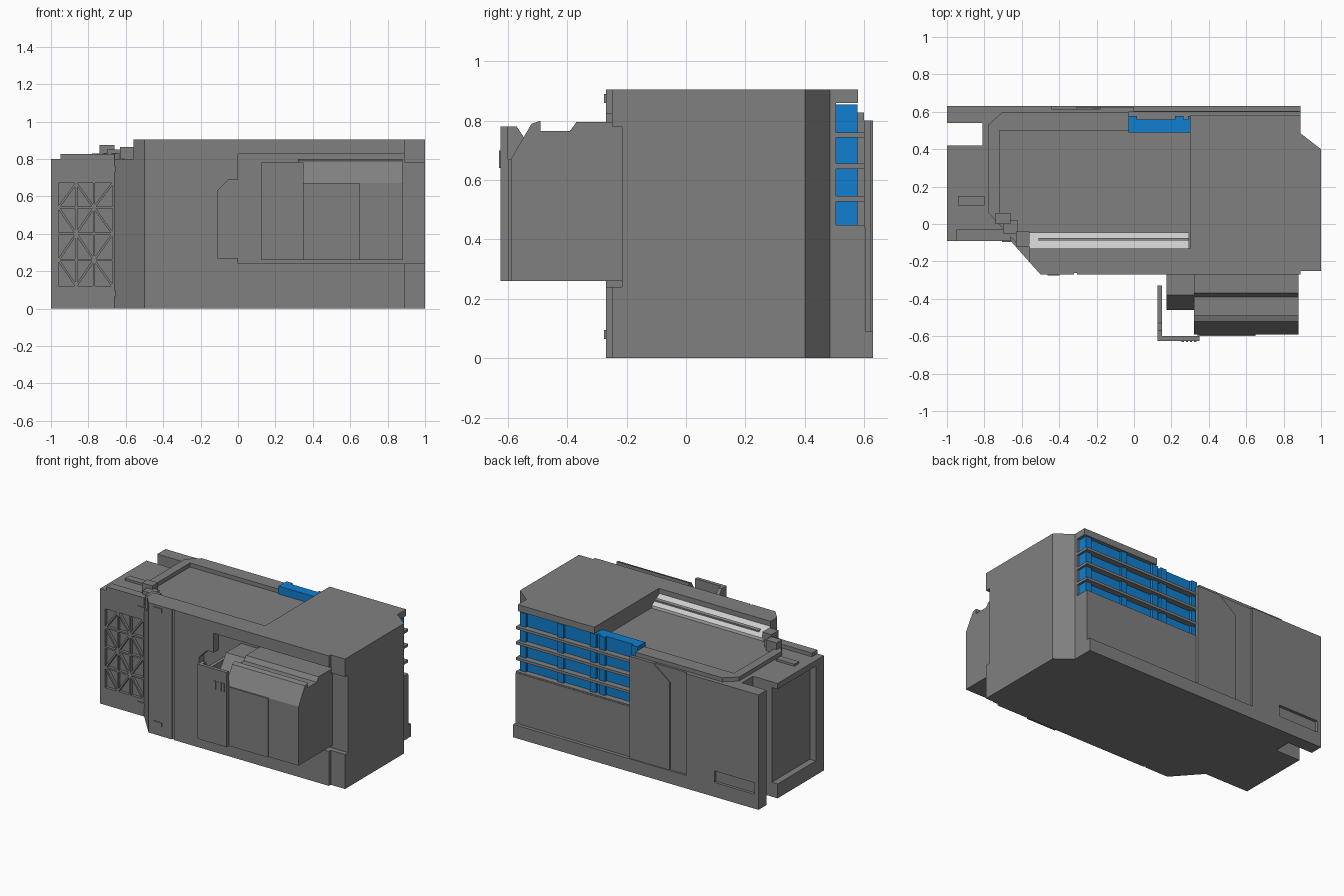
import bpy, bmesh, math
from mathutils import Matrix, Vector

cube = bpy.data.objects.get("Cube")
if cube:
    bpy.data.objects.remove(cube, do_unlink=True)


def material(name, color):
    m = bpy.data.materials.new(name)
    m.use_nodes = True
    m.diffuse_color = (*color, 1)
    m.node_tree.nodes["Principled BSDF"].inputs["Base Color"].default_value = (*color, 1)
    return m


GREY = material("housing grey", (0.216, 0.216, 0.216))
BLUE = material("vent blue", (0.005, 0.21, 0.62))
LIGHT = material("light grey", (0.6, 0.6, 0.6))


def prism(name, axis, pts, lo, hi, mat=GREY):
    """Extrude a 2D outline along an axis from lo to hi."""
    place = {"x": lambda a, b, t: (t, a, b),
             "y": lambda a, b, t: (a, t, b),
             "z": lambda a, b, t: (a, b, t)}[axis]
    bm = bmesh.new()
    face = bm.faces.new([bm.verts.new(place(a, b, lo)) for a, b in pts])
    ext = bmesh.ops.extrude_face_region(bm, geom=[face])
    moved = [v for v in ext["geom"] if isinstance(v, bmesh.types.BMVert)]
    bmesh.ops.translate(bm, verts=moved, vec=Vector(place(0, 0, hi - lo)))
    bmesh.ops.recalc_face_normals(bm, faces=bm.faces)
    mesh = bpy.data.meshes.new(name)
    bm.to_mesh(mesh)
    bm.free()
    mesh.materials.append(mat)
    ob = bpy.data.objects.new(name, mesh)
    bpy.context.collection.objects.link(ob)
    return ob


def box(name, x, y, z, mat=GREY):
    pts = [(x[0], y[0]), (x[1], y[0]), (x[1], y[1]), (x[0], y[1])]
    return prism(name, "z", pts, z[0], z[1], mat)


def cut(target, cutter):
    cutter.hide_render = True
    mod = target.modifiers.new("cut", "BOOLEAN")
    mod.operation, mod.solver, mod.object = "DIFFERENCE", "EXACT", cutter
    bpy.context.view_layer.objects.active = target
    bpy.ops.object.modifier_apply(modifier=mod.name)
    bpy.data.objects.remove(cutter, do_unlink=True)


# Housing from its footprint
body = prism("housing", "z", [
    (-1, -.09), (-.66, -.09), (-.5, -.27), (.89, -.27), (.89, -.25), (1, -.25),
    (1, .4), (.89, .485), (.89, .605), (0, .605), (0, .615), (-.44, .615),
    (-.44, .63), (-1, .63)], 0, .905)

# Lowered deck beside the tall block and front wall
cut(body, prism("deck_cut", "z", [
    (-1.1, -.4), (-.56, -.4), (-.56, -.13), (.3, -.13), (.3, .58),
    (1.1, .58), (1.1, .7), (-1.1, .7)], .8, 1.1))
# Slot and recess in the left end
cut(body, box("slot_cut", (-1.1, -.81), (.42, .54), (-.1, 1)))
cut(body, box("end_cut", (-1.1, -.955), (.0, .46), (.1, .76)))
cut(body, box("rear_slot_cut", (-.97, -.66), (.61, .7), (.1, .18)))
# Stepped pocket behind the drive unit, open to the right
cut(body, prism("pocket_cut", "y", [
    (-.11, .27), (-.11, .63), (-.05, .69), (0, .69), (0, .825), (.89, .825),
    (.89, .78), (1.1, .78), (1.1, .24), (0, .24), (0, .27)], -.4, -.215))
# Rear vent opening and shallow front features
cut(body, box("vent_cut", (-.03, 1.1), (.505, .7), (.44, .86)))
cut(body, box("groove_cut", (-.32, -.305), (-.4, -.262), (-.1, 1)))
cut(body, box("lattice_cut", (-.96, -.67), (-.2, -.07), (.12, .67)))

# Rear lip along the bottom
box("rear_lip", (-.44, .89), (.59, .63), (0, .09))
# Raised rear panel with a sloped corner
prism("rear_panel", "y", [(-.31, .09), (0, .09), (0, .8), (-.18, .8),
                          (-.31, .7)], .6, .622)

# Blue vent with columns and grey slats
box("vent_panel", (-.03, .875), (.49, .56), (.44, .855), BLUE)
for x in (-.02, .23, .3, .55, .84):
    box("vent_column", (x - .01, x + .035), (.55, .577), (.44, .855), BLUE)
for z in (.44, .537, .647, .752):
    box("vent_slat", (-.03, .89), (.5, .602), (z - .009, z + .009))

# Lattice in the left front panel
xs = [-.96, -.865, -.77, -.67]
zs = [.12, .26, .4, .54, .67]


def rib(a, b, w=.006):
    a, b = Vector(a), Vector(b)
    d = (b - a).normalized() * w
    n = Vector((-d.y, d.x))
    prism("lattice_rib", "y", [tuple(a + n), tuple(a - n), tuple(b - n), tuple(b + n)],
          -.09, -.065)


for x in xs[1:3]:
    rib((x, zs[0]), (x, zs[-1]))
for z in zs[1:4]:
    rib((xs[0], z), (xs[-1], z))
for i in range(3):
    for j in range(4):
        l, r, b, t = xs[i], xs[i + 1], zs[j], zs[j + 1]
        if (i + j) % 2:
            rib((l, b), (r, t))
        else:
            rib((l, t), (r, b))

# Front clips
for x, y, z in ((-.675, -.09, .745), (-.675, -.09, .08),
                (-.43, -.27, .875), (-.43, -.27, .08)):
    box("front_clip", (x - .032, x + .032), (y - .006, y + .02), (z - .015, z + .015))

# Left deck walls and panel
box("front_left_wall", (-.95, -.66), (-.09, -.03), (.79, .826))
box("deck_panel", (-.94, -.8), (.1, .15), (.79, .815))
# Tray rim
prism("tray_rim", "z", [
    (-.03, .6), (-.7, .6), (-.78, .53), (-.78, .06), (-.63, -.1), (-.57, -.1),
    (-.72, .06), (-.72, .51), (-.03, .51)], .79, .828)
box("rear_tray_edge", (-.72, .3), (.5, .515), (.79, .828))
# Corner latches
box("latch_block", (-.74, -.66), (.0, .06), (.79, .875))
box("latch_bridge", (-.7, -.62), (-.05, .02), (.79, .85))
box("latch_tip", (-.63, -.56), (-.12, -.04), (.79, .865))

# Light sloping strip inside the front wall
prism("light_strip", "x", [(-.13, .79), (-.13, .87), (-.045, .82), (-.045, .79)],
      -.56, .295, LIGHT)
prism("strip_tip", "z", [(-.56, -.12), (-.56, -.045), (-.61, -.045), (-.59, -.09)],
      .79, .83, LIGHT)
prism("strip_rib", "x", [(-.09, .84), (-.09, .856), (-.075, .848), (-.075, .83)],
      -.51, .295)

# Drive unit on the front
prism("drive_unit", "x", [
    (-.21, .26), (-.59, .26), (-.59, .67), (-.52, .79), (-.49, .8), (-.49, .765),
    (-.39, .765), (-.37, .795), (-.21, .795)], .32, .88)
prism("drive_unit_side", "x", [
    (-.21, .26), (-.46, .26), (-.46, .67), (-.38, .78), (-.21, .78)], .175, .32)
box("drive_front_plate", (.34, .65), (-.6, -.58), (.26, .67))
# Angled shield around the drive unit
prism("shield_side", "x", [
    (-.33, .26), (-.625, .26), (-.625, .78), (-.57, .78), (-.53, .72), (-.33, .72)],
    .125, .15)
prism("shield_front", "y", [
    (.125, .26), (.35, .26), (.35, .78), (.15, .78), (.125, .74)], -.625, -.6)
for k in range(4):
    x = .255 + k * .022
    box("shield_rib", (x, x + .012), (-.63, -.62), (.64, .7))
